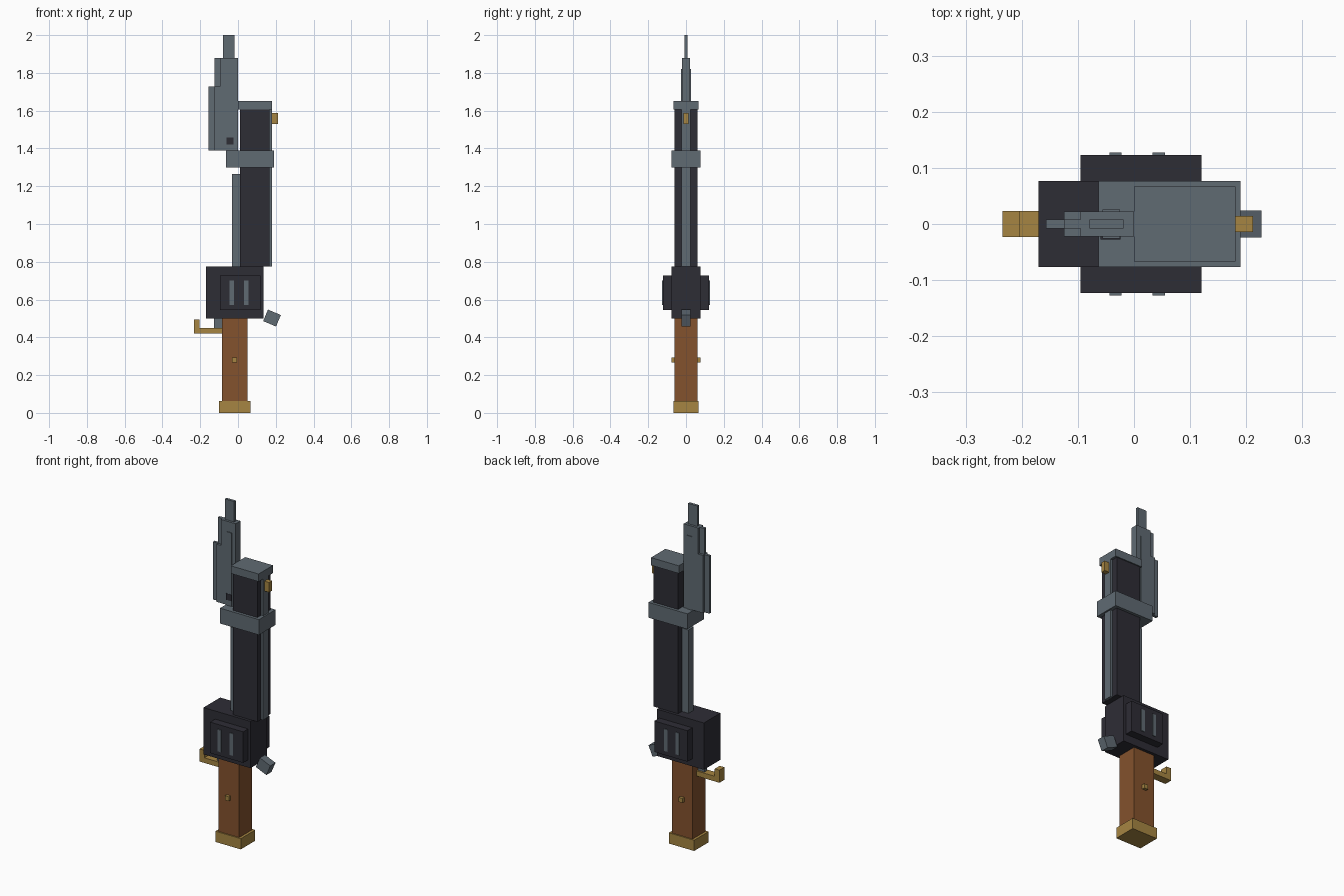
import bpy
import math
from mathutils import Matrix

cube = bpy.data.objects.get("Cube")
if cube:
    bpy.data.objects.remove(cube, do_unlink=True)


def material(name, rgb):
    m = bpy.data.materials.new(name)
    m.use_nodes = True
    m.diffuse_color = (*rgb, 1)
    m.node_tree.nodes["Principled BSDF"].inputs["Base Color"].default_value = (*rgb, 1)
    return m


DARK = material("dark iron", (0.027, 0.026, 0.036))
STEEL = material("grey steel", (0.117, 0.145, 0.171))
WOOD = material("brown wood", (0.230, 0.085, 0.026))
BRASS = material("brass", (0.380, 0.235, 0.054))


def box(name, mat, x, y, z, tilt=0):
    """Box from (min, max) ranges, optionally tilted about its own y axis."""
    bpy.ops.mesh.primitive_cube_add(size=1)
    ob = bpy.context.object
    ob.name = ob.data.name = name
    ob.data.transform(Matrix.Diagonal((x[1] - x[0], y[1] - y[0], z[1] - z[0], 1)))
    ob.location = [(r[0] + r[1]) / 2 for r in (x, y, z)]
    ob.rotation_euler.y = math.radians(tilt)
    ob.data.materials.append(mat)
    return ob


def centred(name, mat, x, half_y, z, tilt=0):
    return box(name, mat, x, (-half_y, half_y), z, tilt)


# Grip
centred("pommel", BRASS, (-0.10, 0.065), 0.067, (0, 0.063))
centred("grip", WOOD, (-0.085, 0.05), 0.06, (0.063, 0.5))
centred("grip_pin", BRASS, (-0.031, -0.006), 0.077, (0.268, 0.294))

# Trigger and its hooked guard
centred("trigger", STEEL, (-0.128, -0.085), 0.012, (0.45, 0.5))
centred("guard_bar", BRASS, (-0.203, -0.085), 0.023, (0.42, 0.45))
centred("guard_hook", BRASS, (-0.234, -0.203), 0.023, (0.42, 0.494))

# Receiver with side panels and slats
centred("receiver", DARK, (-0.17, 0.135), 0.077, (0.5, 0.775))
for side, tag in ((-1, "front"), (1, "back")):
    box(tag + "_panel", DARK, (-0.095, 0.12),
        sorted((side * 0.077, side * 0.123)), (0.545, 0.727))
    for i, x in enumerate((-0.033, 0.044)):
        box(f"{tag}_slat_{i + 1}", STEEL, (x - 0.011, x + 0.011),
            sorted((side * 0.122, side * 0.127)), (0.57, 0.70))
centred("hammer", STEEL, (0.143, 0.217), 0.024, (0.469, 0.535), 23)

# Barrel, rails and fittings
centred("barrel", DARK, (0.01, 0.168), 0.06, (0.775, 1.605))
centred("top_rail", STEEL, (0.168, 0.181), 0.024, (0.775, 1.605))
centred("under_rod", STEEL, (-0.033, 0.01), 0.024, (0.775, 1.265))
centred("collar", STEEL, (-0.063, 0.19), 0.077, (1.298, 1.388))
centred("muzzle_cap", STEEL, (0, 0.181), 0.067, (1.605, 1.65))
centred("sight", BRASS, (0.181, 0.212), 0.014, (1.53, 1.588))

# Stepped bayonet blade
centred("blade_base", STEEL, (-0.125, 0), 0.022, (1.388, 1.727))
centred("blade_upper", STEEL, (-0.095, 0), 0.022, (1.727, 1.88))
centred("lower_edge", STEEL, (-0.157, -0.125), 0.008, (1.388, 1.727))
centred("upper_edge", STEEL, (-0.125, -0.095), 0.008, (1.727, 1.88))
centred("blade_tip", STEEL, (-0.079, -0.019), 0.008, (1.88, 2.0))
centred("blade_ridge", STEEL, (-0.056, -0.025), 0.026, (1.388, 1.82))
box("blade_pin", DARK, (-0.06, -0.024), (-0.028, -0.02), (1.42, 1.457))
